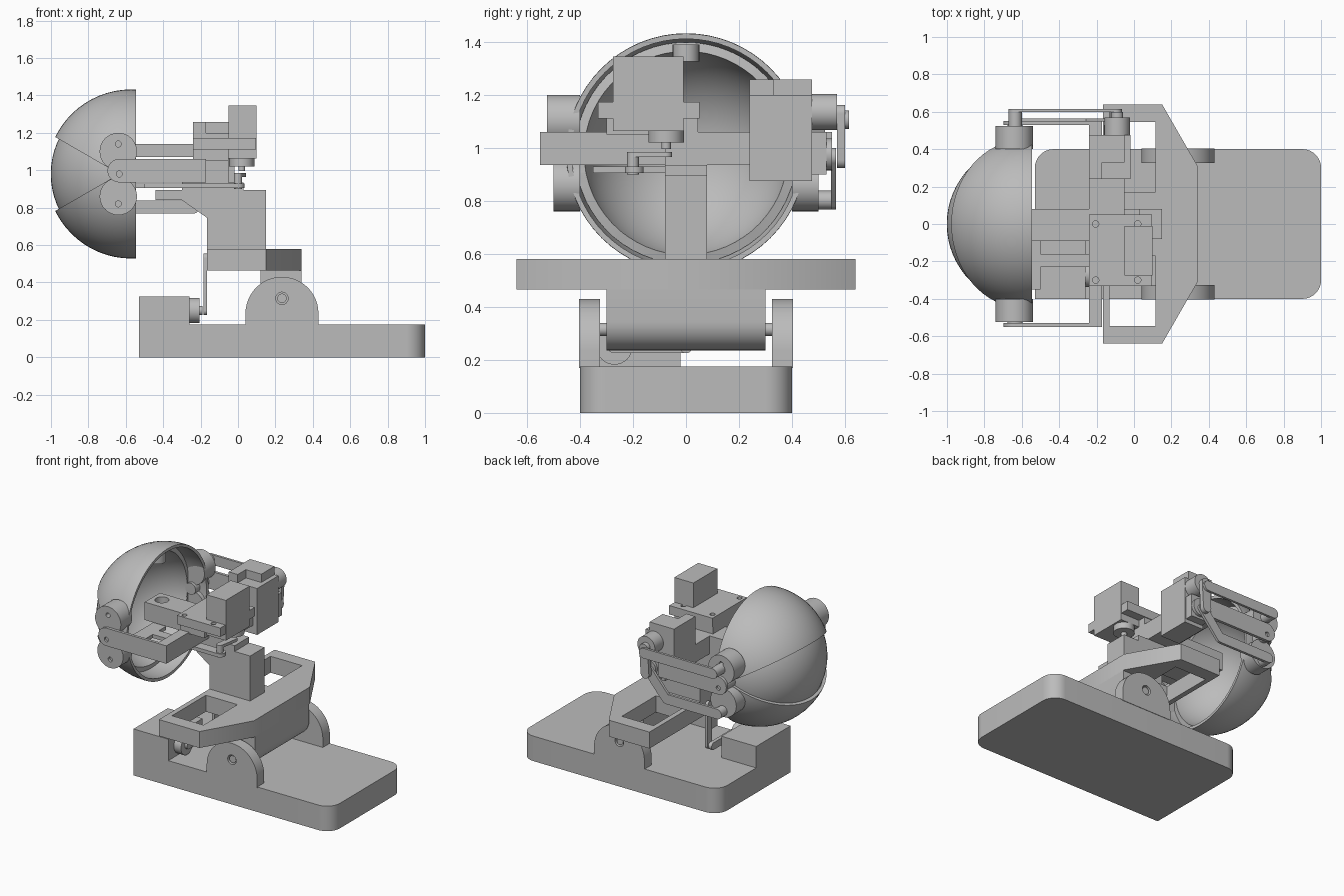
import bpy, bmesh, math
from mathutils import Vector

old = bpy.data.objects.get("Cube")
if old:
    bpy.data.objects.remove(old, do_unlink=True)

grey = bpy.data.materials.new("plain grey")
grey.use_nodes = True
grey.diffuse_color = (0.5, 0.5, 0.5, 1)
grey.node_tree.nodes["Principled BSDF"].inputs["Base Color"].default_value = (0.5, 0.5, 0.5, 1)


def finish(name, bm):
    bmesh.ops.recalc_face_normals(bm, faces=bm.faces)
    mesh = bpy.data.meshes.new(name)
    bm.to_mesh(mesh)
    bm.free()
    mesh.materials.append(grey)
    ob = bpy.data.objects.new(name, mesh)
    bpy.context.scene.collection.objects.link(ob)
    return ob


def activate(ob):
    bpy.ops.object.select_all(action='DESELECT')
    ob.select_set(True)
    bpy.context.view_layer.objects.active = ob


def smooth(ob):
    activate(ob)
    bpy.ops.object.shade_smooth_by_angle(angle=math.radians(30))
    return ob


def prism(name, pts, axis, a, b):
    """Extrude a 2D outline along an axis; the outline uses the other two axes in order."""
    def place(p, h):
        v = list(p)
        v.insert("xyz".index(axis), h)
        return v
    bm = bmesh.new()
    face = bm.faces.new([bm.verts.new(place(p, a)) for p in pts])
    ext = bmesh.ops.extrude_face_region(bm, geom=[face])
    move = Vector(place((0, 0), b - a))
    bmesh.ops.translate(bm, vec=move, verts=[v for v in ext["geom"] if isinstance(v, bmesh.types.BMVert)])
    return smooth(finish(name, bm))


def box(name, x, y, z):
    return prism(name, [(x[0], y[0]), (x[1], y[0]), (x[1], y[1]), (x[0], y[1])], "z", *z)


def arc(c, r, start, end, n=16):
    angles = [math.radians(start + (end - start) * i / n) for i in range(n + 1)]
    return [(c[0] + r * math.cos(t), c[1] + r * math.sin(t)) for t in angles]


def cyl(name, c, r, axis, a, b):
    return prism(name, arc(c, r, 0, 348.75, 31), axis, a, b)


def link(name, p, q, r, axis, a, b):
    """Flat bar with round ends."""
    t = math.degrees(math.atan2(q[1] - p[1], q[0] - p[0]))
    return prism(name, arc(p, r, t + 90, t + 270) + arc(q, r, t - 90, t + 90), axis, a, b)


def cut(ob, *cutters):
    for c in cutters:
        c.hide_render = True
        activate(ob)
        mod = ob.modifiers.new("cut", 'BOOLEAN')
        mod.operation, mod.object, mod.solver = 'DIFFERENCE', c, 'EXACT'
        bpy.ops.object.modifier_apply(modifier=mod.name)
        bpy.data.objects.remove(c, do_unlink=True)
    return smooth(ob)


def shell(name, r, thick, planes):
    """Thin sphere trimmed by planes; the side along each normal is removed."""
    bm = bmesh.new()
    bmesh.ops.create_uvsphere(bm, u_segments=64, v_segments=32, radius=r)
    for v in bm.verts:
        v.co = Vector((v.co.x - 0.571, v.co.z, v.co.y + 0.98))
    for co, no in planes:
        bmesh.ops.bisect_plane(bm, geom=bm.verts[:] + bm.edges[:] + bm.faces[:],
                               plane_co=co, plane_no=no, clear_outer=True)
    ob = finish(name, bm)
    mod = ob.modifiers.new("thickness", 'SOLIDIFY')
    mod.thickness, mod.offset = thick, -1
    activate(ob)
    bpy.ops.object.modifier_apply(modifier=mod.name)
    return smooth(ob)


# Base with rounded corners and raised actuator block
prism("base", [(-0.53, -0.4)] + arc((0.9, -0.3), 0.1, -90, 0) + arc((0.9, 0.3), 0.1, 0, 90)
      + arc((-0.43, 0.3), 0.1, 90, 180), "z", 0, 0.175)
box("base_block", (-0.53, -0.26), (-0.4, -0.02), (0.17, 0.325))
cyl("base_horn", (-0.27, 0.25), 0.068, "x", -0.27, -0.205)
link("base_crank", (-0.27, 0.25), (0, 0.25), 0.025, "x", -0.215, -0.19)
link("base_push_rod", (0, 0.25), (0, 0.53), 0.025, "x", -0.185, -0.165)

# Hinge ears and pins
for side, s in (("left", 1), ("right", -1)):
    ear = prism(side + "_ear", [(0.43, 0.17)] + arc((0.235, 0.235), 0.195, 0, 180, 24) + [(0.04, 0.17)],
                "y", s * 0.325, s * 0.403)
    cut(ear, cyl("hole", (0.235, 0.315), 0.033, "y", s * 0.3, s * 0.45))
    cyl(side + "_hinge_pin", (0.235, 0.315), 0.025, "y", s * 0.29, s * 0.395)

# Tilting platform with two windows, hub and post
half = [(-0.165, 0.64), (0.15, 0.64), (0.34, 0.31)]
platform = prism("platform", half + [(x, -y) for x, y in reversed(half)], "z", 0.465, 0.58)
cut(platform, *[box("window", (-0.13, 0.115), sorted((s * 0.17, s * 0.545)), (0.4, 0.7)) for s in (1, -1)])
prism("platform_hub", [(0.34, 0.47), (0.12, 0.47)] + arc((0.23, 0.345), 0.11, 180, 360), "y", -0.3, 0.3)
prism("post", [(-0.165, 0.47), (0.15, 0.47), (0.15, 0.895), (-0.44, 0.895), (-0.44, 0.84),
               (-0.3, 0.84), (-0.165, 0.745)], "y", -0.08, 0.08)
box("neck_plate", (-0.3, 0.03), (-0.08, 0.08), (0.89, 0.935))

# Yoke: cross bar, side arms and central arm
box("yoke_bar", (-0.24, -0.17), (-0.55, 0.54), (0.935, 1.06))
for side, s in (("left", 1), ("right", -1)):
    arm = prism(side + "_yoke_arm", arc((-0.635, 0.9975), 0.0625, 90, 270) + [(-0.17, 0.935), (-0.17, 1.06)],
                "y", s * 0.53, s * 0.55)
    cut(arm, cyl("hole", (-0.635, 0.98), 0.016, "y", s * 0.5, s * 0.6))
    cyl(side + "_yoke_pin", (-0.635, 0.98), 0.04, "y", s * 0.38, s * 0.535)
center = box("central_arm", (-0.66, -0.2), (-0.09, 0.08), (0.935, 1.06))
cut(center, cyl("hole", (-0.59, 0), 0.045, "z", 0.9, 1.1))
link("yaw_link", (-0.56, -0.195), (0, -0.195), 0.035, "z", 0.905, 0.93)
cyl("yaw_link_pin", (0, -0.2), 0.022, "z", 0.9, 0.975)
box("yaw_cross_link", (-0.6, -0.5), (-0.35, -0.08), (0.905, 0.93))

# Eyeball and lids, hinged on the side axis
pivot = Vector((-0.635, 0, 0.98))
front_cut = ((-0.545, 0, 0), (1, 0, 0))
shell("eyeball", 0.43, 0.035, [((-0.67, 0, 0), (1, 0, 0))])
cyl("eyeball_top_pin", (-0.62, 0), 0.05, "z", 1.325, 1.39)
for lid, s in (("upper", 1), ("lower", -1)):
    shell(lid + "_lid", 0.452, 0.02, [front_cut, (pivot, (-0.5, 0, -s * 0.866))])
    for side, t in (("left", 1), ("right", -1)):
        zc = 0.98 + s * 0.12
        boss = cyl(lid + "_" + side + "_lid_boss", (-0.64, zc), 0.1, "y", t * 0.4, t * (0.525 if s > 0 else 0.5))
        cut(boss, cyl("hole", (-0.64, zc + s * 0.04), 0.016, "y", t * 0.48, t * 0.6))

# Lid push rods and their pins
cyl("upper_lid_pin", (-0.635, 1.105), 0.035, "y", 0.5, 0.615)
cyl("lower_lid_pin", (-0.635, 0.803), 0.035, "y", 0.45, 0.565)
link("upper_push_rod", (-0.635, 1.105), (-0.1, 1.105), 0.035, "y", 0.598, 0.615)
link("lower_push_rod", (-0.635, 0.803), (-0.24, 0.803), 0.035, "y", 0.547, 0.565)
link("lower_push_rod_bend", (-0.24, 0.803), (-0.1, 0.965), 0.035, "y", 0.547, 0.565)

# Lid actuators
box("lid_actuators", (-0.17, -0.02), (0.24, 0.475), (0.875, 1.2))
box("lid_actuator_bracket", (-0.24, -0.05), (0.24, 0.475), (0.935, 1.2))
box("lid_actuator_cap", (-0.24, -0.05), (0.33, 0.475), (1.19, 1.258))
box("lid_actuator_step", (-0.24, -0.17), (0.24, 0.34), (1.19, 1.258))
box("lid_actuator_nose", (-0.16, -0.03), (0.47, 0.53), (0.9, 1.06))
cyl("upper_lid_horn", (-0.09, 1.135), 0.068, "y", 0.47, 0.57)
cyl("lower_lid_horn", (-0.09, 0.975), 0.06, "y", 0.47, 0.55)
link("lid_lever", (-0.09, 1.13), (-0.1, 0.955), 0.032, "y", 0.57, 0.6)

# Yaw actuator with mounting plate, horn and screws
box("mount_block", (-0.24, -0.05), (-0.3, 0.045), (1.05, 1.12))
plate = box("mount_plate", (-0.24, 0.095), (-0.332, 0.05), (1.11, 1.172))
cut(plate, *[cyl("hole", (x, y), 0.017, "z", 1.15, 1.2) for x in (-0.205, 0.02) for y in (-0.3, 0.0)])
box("yaw_actuator", (-0.05, 0.098), (-0.275, -0.01), (1.063, 1.345))
box("mount_web", (-0.17, -0.05), (-0.08, 0.24), (0.935, 1.06))
cyl("yaw_horn", (0.02, -0.075), 0.067, "z", 1.02, 1.066)
cyl("yaw_horn_screw", (0.02, -0.075), 0.018, "z", 0.995, 1.03)
link("yaw_crank", (0.02, -0.075), (0, -0.2), 0.022, "z", 0.965, 0.985)
